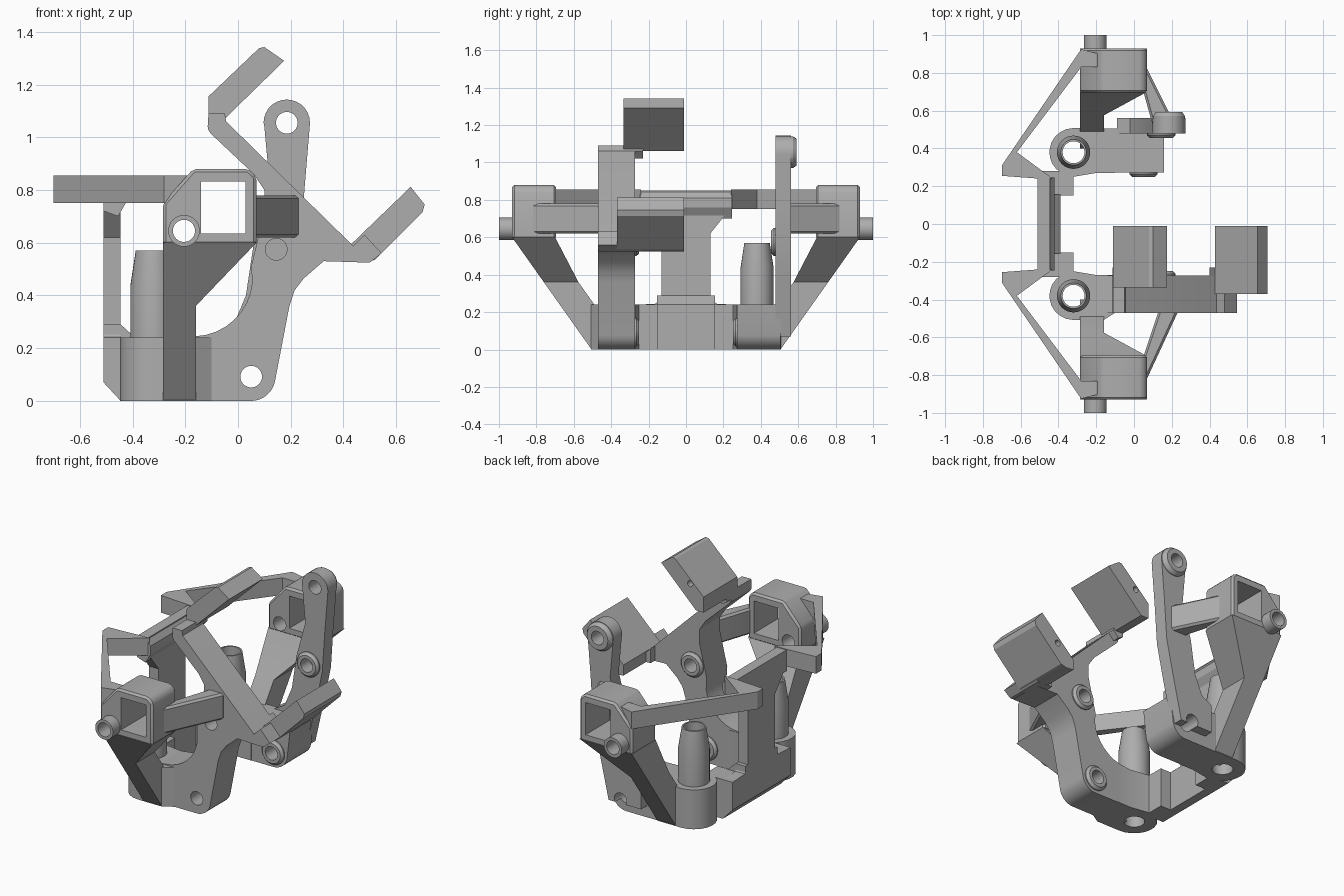
import bpy, bmesh, math
from mathutils import Vector

if "Cube" in bpy.data.objects:
    bpy.data.objects.remove(bpy.data.objects["Cube"])

grey = bpy.data.materials.new("plain grey")
grey.use_nodes = True
grey.diffuse_color = (0.42, 0.42, 0.42, 1)
grey.node_tree.nodes["Principled BSDF"].inputs["Base Color"].default_value = (0.42, 0.42, 0.42, 1)


def loft(name, rings, bevel=0.0):
    """Solid skinned through rings of equally many points."""
    bm = bmesh.new()
    rows = [[bm.verts.new(p) for p in ring] for ring in rings]
    n = len(rows[0])
    bm.faces.new(rows[0])
    bm.faces.new(rows[-1])
    for a, b in zip(rows, rows[1:]):
        for i in range(n):
            j = (i + 1) % n
            bm.faces.new((a[i], a[j], b[j], b[i]))
    bmesh.ops.recalc_face_normals(bm, faces=bm.faces)
    if bevel:
        bmesh.ops.bevel(bm, geom=bm.edges[:], offset=bevel, segments=1, affect='EDGES')
    mesh = bpy.data.meshes.new(name)
    bm.to_mesh(mesh)
    bm.free()
    mesh.materials.append(grey)
    ob = bpy.data.objects.new(name, mesh)
    bpy.context.collection.objects.link(ob)
    return ob


def place(axis, p, d):
    u, v = p
    return {'X': (d, u, v), 'Y': (u, d, v), 'Z': (u, v, d)}[axis]


def prism(name, axis, pts, a, b, bevel=0.0):
    return loft(name, [[place(axis, p, d) for p in pts] for d in (a, b)], bevel)


def circle(c, r, n=32):
    return [(c[0] + r * math.cos(math.tau * i / n), c[1] + r * math.sin(math.tau * i / n)) for i in range(n)]


def turned(name, axis, c, steps):
    """Round part from (distance, radius) steps."""
    return loft(name, [[place(axis, p, d) for p in circle(c, r)] for d, r in steps])


def arc(c, r, start, end, n=8):
    return [(c[0] + r * math.cos(math.radians(start + (end - start) * i / n)),
             c[1] + r * math.sin(math.radians(start + (end - start) * i / n))) for i in range(n + 1)]


def rect(x0, x1, y0, y1):
    return [(x0, y0), (x1, y0), (x1, y1), (x0, y1)]


def cut(parts, cutter):
    for ob in parts:
        m = ob.modifiers.new("cut", 'BOOLEAN')
        m.operation, m.solver, m.object = 'DIFFERENCE', 'EXACT', cutter
        bpy.context.view_layer.objects.active = ob
        bpy.ops.object.modifier_apply(modifier=m.name)
    bpy.data.objects.remove(cutter)


MID, LOW, TOP = (0.145, 0.575), (0.05, 0.092), (0.185, 1.055)
PIN, POST_X, POST_Y = (-0.205, 0.645), -0.32, 0.38


def boss(name, c, a, b, r=0.075):
    return turned(name, 'Y', c, [(a, r), ((a + b) / 2, r), (b, r - 0.014)])


# Parts repeated on both sides
for s, side in ((-1, "front"), (1, "rear")):
    def fy(pts):
        return [(x, s * y) for x, y in pts]

    # Foot with rounded outer end and hollow post
    foot = prism(side + "_foot", 'Z', fy(
        arc((POST_X, POST_Y), 0.128, 90, 225) + [(-0.32, 0.25), (-0.2, 0.27), (-0.1, 0.27),
        (-0.1, 0.47), (-0.16, 0.508)]), 0, 0.24)
    post = turned(side + "_post", 'Z', (POST_X, s * POST_Y), [(0.2, 0.088), (0.44, 0.088), (0.57, 0.068)])
    cut([foot, post], turned("bore", 'Z', (POST_X, s * POST_Y), [(-0.1, 0.058), (0.7, 0.058)]))

    # End box with square window and hollow pin
    profile = [(-0.285, 0.59), (0.07, 0.59), (0.07, 0.85), (0.04, 0.88), (-0.17, 0.88), (-0.285, 0.75)]
    box = prism(side + "_end_box", 'Y', profile, s * 0.695, s * 0.93, 0.012)
    cut([box], prism("window", 'Y', rect(-0.14, 0.028, 0.635, 0.832), s * 0.5, s * 1.1))
    pin = turned(side + "_pin", 'Y', PIN, [(s * 0.9, 0.06), (s, 0.06)])
    cut([box, pin], turned("pin_bore", 'Y', PIN, [(s * 0.5, 0.042), (s * 1.1, 0.042)]))

    # Sloping strut from box to foot, flared at the top
    levels = [(0, -0.16, 0.40, 0.505), (0.24, -0.16, 0.49, 0.675),
              (0.36, -0.16, 0.575, 0.76), (0.60, 0.07, 0.70, 0.93)]
    loft(side + "_strut", [[(x, s * y, z) for x, y in rect(-0.285, x1, y0, y1)] for z, x1, y0, y1 in levels])

    # Link from box to side plate
    bars = [[(0.05, 0.86), (0.05, 0.70)], [(0.235, 0.46), (0.13, 0.46)]]
    if s > 0:
        bars[1] = [(0.22, 0.52), (0.10, 0.52)]
    loft(side + "_link", [[(a[0], s * a[1], 0.62), (a[0], s * a[1], 0.78),
                           (b[0], s * b[1], 0.78), (b[0], s * b[1], 0.62)] for a, b in bars], 0.012)

    # Elbowed upper rail from box to back wall
    prism(side + "_rail", 'Z', fy([(-0.18, 0.90), (-0.28, 0.925), (-0.70, 0.31), (-0.70, 0.255),
          (-0.5, 0.24), (-0.43, 0.24), (-0.62, 0.38), (-0.28, 0.83), (-0.18, 0.83)]), 0.75, 0.855)

# Back wall, flaring at the top, with its base
half = [(0.25, 0.07), (0.25, 0.24), (0.16, 0.245), (0.13, 0.29), (0.13, 0.62), (0.25, 0.77), (0.25, 0.85)]
prism("back_wall", 'X', half + [(-y, z) for y, z in reversed(half)], -0.51, -0.445)
prism("back_wall_cap", 'Y', [(-0.51, 0.72), (-0.455, 0.70), (-0.42, 0.76), (-0.42, 0.81), (-0.45, 0.85), (-0.51, 0.85)],
      -0.245, 0.245)
prism("back_base", 'Y', [(-0.51, 0.07), (-0.445, 0), (-0.39, 0), (-0.39, 0.24), (-0.445, 0.29), (-0.51, 0.29)],
      -0.155, 0.155)
for s, side in ((-1, "front"), (1, "rear")):
    prism(side + "_base_step", 'Y', [(-0.51, 0.07), (-0.445, 0), (-0.32, 0), (-0.32, 0.24), (-0.51, 0.24)],
          s * 0.15, s * 0.28)

# Front side plate with curved throat and diagonal arm
plate = prism("front_side_plate", 'Y',
    [(-0.2, 0)] + arc(LOW, 0.092, -90, -10) + [(0.195, 0.36)]
    + [(0.215, 0.42), (0.25, 0.465), (0.325, 0.53), (0.48, 0.525), (0.50, 0.545)]
    + [(0.44, 0.585), (-0.045, 1.06)] + arc((-0.08, 1.04), 0.035, 45, 225, 6)
    + [(0.06, 0.86), (0.10, 0.80), (0.10, 0.72), (0.05, 0.51)]
    + arc((-0.17, 0.47), 0.225, -5, -88) + [(-0.2, 0.24)], -0.47, -0.272)
front_bosses = [boss("front_mid_boss", MID, -0.28, -0.25), boss("front_low_boss", LOW, -0.28, -0.25)]
for c in (MID, LOW):
    cut([plate] + front_bosses, turned("bolt_hole", 'Y', c, [(-0.7, 0.041), (-0.1, 0.041)]))


# Two flaps turned inward from the arm ends, each with a stepped fillet
def flap(name, section, root, outer):
    ob = prism(name, 'Y', section, outer, -0.01)
    prism(name + "_root", 'Y', root, -0.47, -0.23)
    tip = Vector(section[1]).lerp(Vector(section[2]), 0.5)
    base = Vector(section[0]).lerp(Vector(section[-1]), 0.5)
    c = base.lerp(tip, 0.45)
    cut([ob], turned("flap_hole", 'Y', c, [(-0.12, 0.018), (0.1, 0.018)]))


flap("lower_flap", [(0.43, 0.595), (0.655, 0.812), (0.708, 0.745), (0.70, 0.715), (0.52, 0.535), (0.48, 0.525), (0.43, 0.53)],
     [(0.40, 0.62), (0.435, 0.585), (0.48, 0.63), (0.545, 0.56), (0.50, 0.525), (0.40, 0.53)], -0.37)
flap("upper_flap", [(-0.112, 1.155), (0.08, 1.338), (0.10, 1.342), (0.175, 1.29), (-0.03, 1.09), (-0.06, 1.06), (-0.112, 1.06)],
     [(-0.115, 1.04), (-0.112, 1.09), (-0.05, 1.09), (-0.045, 1.06), (-0.08, 1.02)], -0.335)

# Rear side: thick lower lug and thin upright lever
lug = prism("rear_lug", 'Y', [(-0.2, 0)] + arc(LOW, 0.092, -90, -10) + [(0.16, 0.24), (-0.2, 0.24)], 0.272, 0.505)
lever = prism("rear_lever", 'Y',
    [(-0.09, 0.07), (0.13, 0.07), (0.195, 0.36), (0.235, 0.55), (0.252, 0.80), (0.272, 1.04)]
    + arc(TOP, 0.088, 0, 180, 14) + [(0.10, 1.04), (0.12, 0.82), (0.06, 0.6), (0.03, 0.40), (-0.02, 0.28), (-0.09, 0.24)],
    0.478, 0.562)
rear_bosses = [boss("rear_mid_boss", MID, 0.485, 0.455), boss("rear_low_boss", LOW, 0.28, 0.25),
               boss("rear_top_boss", TOP, 0.55, 0.592, 0.085)]
cut([lug, lever] + rear_bosses, turned("low_hole", 'Y', LOW, [(0.1, 0.041), (0.7, 0.041)]))
cut([lever] + rear_bosses, turned("top_hole", 'Y', TOP, [(0.1, 0.041), (0.7, 0.041)]))
cut([lever] + rear_bosses, turned("mid_hole", 'Y', MID, [(0.1, 0.041), (0.54, 0.041)]))

# Smooth the round surfaces, keep sharp edges
bpy.ops.object.select_all(action='DESELECT')
for ob in bpy.context.collection.objects:
    if ob.type == 'MESH' and grey.name in ob.data.materials:
        ob.select_set(True)
        bpy.context.view_layer.objects.active = ob
bpy.ops.object.shade_smooth_by_angle(angle=math.radians(25))
